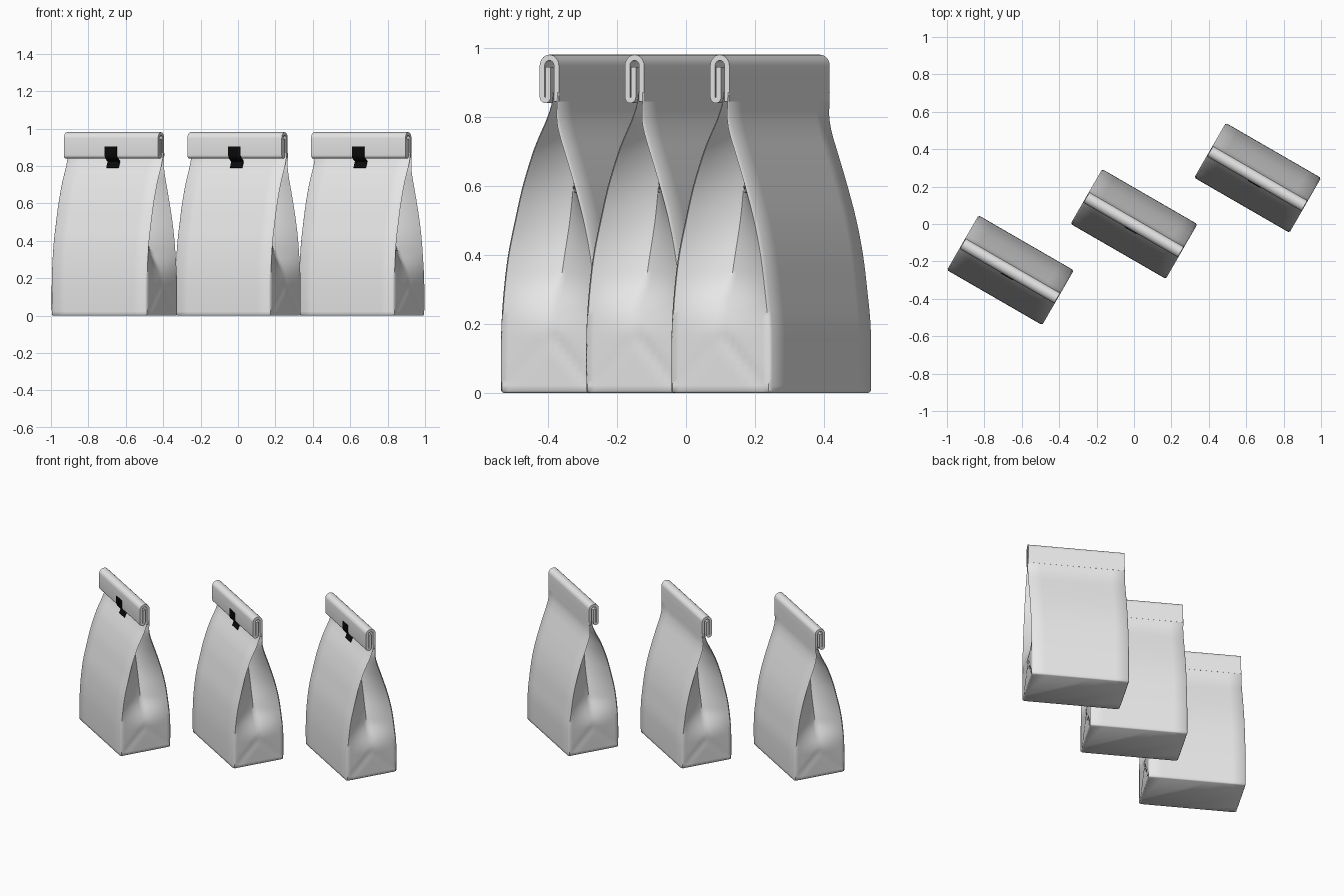
import bpy, bmesh, math
from mathutils import Vector

if "Cube" in bpy.data.objects:
    bpy.data.objects.remove(bpy.data.objects["Cube"])

HW = 0.294                      # half width of a bag
ANGLE = math.radians(-30)
PLACES = [(-0.661, -0.247), (0, 0), (0.661, 0.247)]


def material(name, rgb):
    m = bpy.data.materials.new(name)
    m.diffuse_color = (*rgb, 1)
    m.use_nodes = True
    m.node_tree.nodes["Principled BSDF"].inputs["Base Color"].default_value = m.diffuse_color
    return m


PAPER = material("pale paper", (0.8, 0.8, 0.8))
BLACK = material("black label", (0.003, 0.003, 0.003))

# side outline: height, front y, back y
OUTLINE = [(0, -.168, .168), (.1, -.169, .169), (.2, -.167, .167), (.3, -.159, .156),
           (.4, -.145, .142), (.5, -.122, .12), (.6, -.096, .090), (.7, -.061, .056),
           (.75, -.038, .039), (.8, -.012, .028), (.84, .004, .027), (.88, .010, .028)]


def outline(z, k):
    """Smooth curve through the outline points."""
    i = max(j for j in range(len(OUTLINE) - 1) if OUTLINE[j][0] <= z + 1e-9)
    a, b = OUTLINE[i], OUTLINE[i + 1]
    p, q = OUTLINE[max(i - 1, 0)], OUTLINE[min(i + 2, len(OUTLINE) - 1)]
    h = b[0] - a[0]
    t = (z - a[0]) / h
    m0 = (b[k] - p[k]) / (b[0] - p[0]) * h
    m1 = (q[k] - a[k]) / (q[0] - a[0]) * h
    return ((2*t**3 - 3*t*t + 1) * a[k] + (t**3 - 2*t*t + t) * m0
            + (3*t*t - 2*t**3) * b[k] + (t**3 - t*t) * m1)


def section(z, inset=0):
    """One horizontal ring: flat panels with folded-in sides."""
    f, b = outline(z, 1) + inset, outline(z, 2) - inset
    w = HW - inset
    mid, d = (f + b) / 2, (b - f) / 2
    r = min(.008, d * .3)
    e = min(1, max(0, (z - .14) / .2))
    fold = math.sqrt(max(0, .168**2 - d * d)) * e * e * (3 - 2 * e)
    panel = [(-1 + 2 * i / 8) * (w - r) for i in range(9)]
    side = []
    for i in range(17):
        s = -1 + i / 8
        t = z - .17 * (1 - abs(s))          # distance from the base triangle crease
        x = w - fold * (1 - abs(s)) - .004 * math.exp(-(t / .018)**2) * (1 - s**8)
        side.append((x, mid + s * (d - r)))
    pts = [(x, f) for x in panel] + side
    pts += [(x, b) for x in reversed(panel)] + [(-x, y) for x, y in reversed(side)]
    return [(x, y, z) for x, y in pts]


def finish(bm, name, mat, angle):
    bmesh.ops.recalc_face_normals(bm, faces=bm.faces)
    me = bpy.data.meshes.new(name)
    bm.to_mesh(me)
    bm.free()
    me.materials.append(mat)
    first = None
    for n, (x, y) in enumerate(PLACES):
        ob = bpy.data.objects.new(f"{name}_{n + 1}", me)
        bpy.context.collection.objects.link(ob)
        ob.location = (x, y, 0)
        ob.rotation_euler.z = ANGLE
        first = first or ob
    bpy.ops.object.select_all(action='DESELECT')
    first.select_set(True)
    bpy.context.view_layer.objects.active = first
    bpy.ops.object.shade_smooth_by_angle(angle=math.radians(angle))


def strip(name, path, thick, half, mat):
    """A thick sheet following a (y, z) path, extruded along x."""
    pts = [Vector(p) for p in path]
    left, right = [], []
    for i, p in enumerate(pts):
        t = (pts[min(i + 1, len(pts) - 1)] - pts[max(i - 1, 0)]).normalized()
        n = Vector((-t.y, t.x)) * thick / 2
        left.append(p + n)
        right.append(p - n)
    bm = bmesh.new()
    rows = [[[bm.verts.new((x, p.x, p.y)) for p in edge] for edge in (left, right)]
            for x in (-half, half)]
    (a, b), (c, d) = rows
    for i in range(len(pts) - 1):
        j = i + 1
        for q in ((a[i], a[j], c[j], c[i]), (b[i], b[j], d[j], d[i]),
                  (a[i], a[j], b[j], b[i]), (c[i], c[j], d[j], d[i])):
            bm.faces.new(q)
    for i in (0, -1):
        bm.faces.new((a[i], b[i], d[i], c[i]))
    finish(bm, name, mat, 40)


# paper bag body
bm = bmesh.new()
rings = [section(0, .005)] + [section(.005 + i * .865 / 52) for i in range(53)]
rings = [[bm.verts.new(p) for p in ring] for ring in rings]
for lo, hi in zip(rings, rings[1:]):
    for i in range(len(lo)):
        j = (i + 1) % len(lo)
        bm.faces.new((lo[i], lo[j], hi[j], hi[i]))
bm.faces.new(list(reversed(rings[0])))
finish(bm, "bag_body", PAPER, 50)


def arc(cy, cz, r, a0, a1, n=10):
    return [(cy + r * math.cos(math.radians(a0 + (a1 - a0) * i / n)),
             cz + r * math.sin(math.radians(a0 + (a1 - a0) * i / n))) for i in range(n + 1)]


# rolled-over top
roll = [(.0195, .845), (.0195, .90)] + arc(-.0043, .948, .0238, 0, 180, 14)
roll += arc(-.0181, .858, .010, 180, 360) + [(-.0081, .945)]
strip("rolled_top", roll, .0165, .291, PAPER)

# label sealing the roll to the front panel
label = [(-.0385, .905), (-.0385, .858), (-.034, .844), (-.022, .836)]
label += [(outline(z, 1) - .004, z) for z in (.825, .815, .803, .79)]
strip("seal_label", label, .004, .0375, BLACK)
